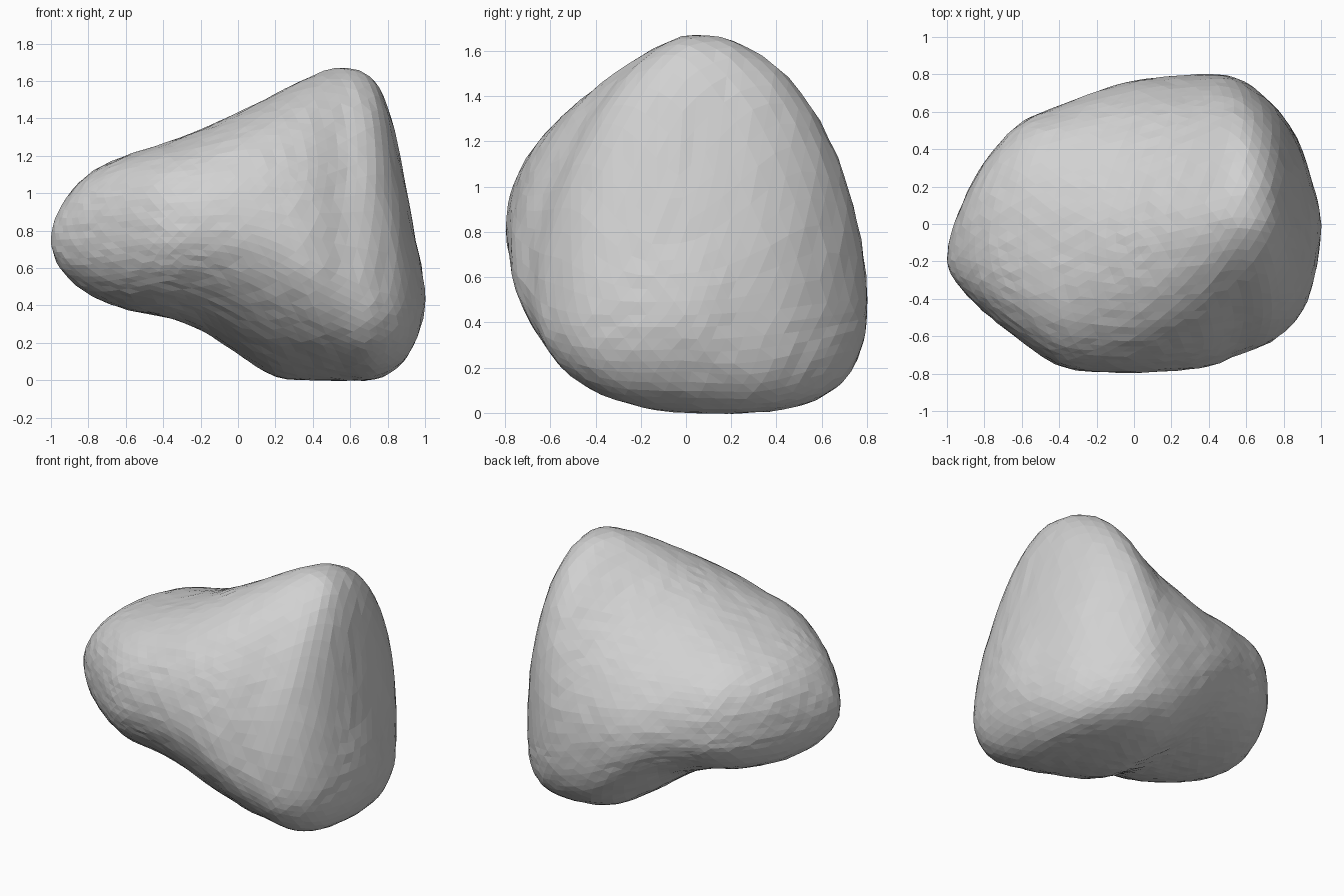
import bpy, bmesh, math, random
from mathutils import Vector

cube = bpy.data.objects.get("Cube")
if cube:
    bpy.data.objects.remove(cube, do_unlink=True)

random.seed(4)

# Stations along the boulder: x, top z, bottom z, back y, front y, back bulge z, front bulge z
STATIONS = [
    (-1, .75, .75, -.2, -.2, .75, .75),
    (-.95, .92, .6, .03, -.31, .75, .75),
    (-.8, 1.1, .46, .33, -.47, .75, .76),
    (-.6, 1.2, .38, .545, -.63, .74, .78),
    (-.4, 1.265, .34, .63, -.76, .72, .8),
    (-.2, 1.34, .27, .71, -.79, .7, .8),
    (0, 1.43, .14, .765, -.795, .65, .8),
    (.2, 1.53, .02, .79, -.785, .6, .74),
    (.4, 1.63, 0, .8, -.765, .53, .63),
    (.55, 1.675, 0, .78, -.7, .5, .55),
    (.7, 1.63, 0, .68, -.65, .48, .48),
    (.8, 1.47, .03, .57, -.58, .47, .45),
    (.9, 1.02, .12, .4, -.47, .45, .43),
    (.95, .75, .21, .22, -.34, .44, .43),
    (1, .43, .43, 0, 0, .43, .43),
]
ANGLES = [math.acos(-s[0]) for s in STATIONS]


def slope(i, k):
    a, b = max(i - 1, 0), min(i + 1, len(STATIONS) - 1)
    return (STATIONS[b][k] - STATIONS[a][k]) / (ANGLES[b] - ANGLES[a])


def section(x):
    """Smoothly interpolated section extents at x."""
    phi = math.acos(max(-1, min(1, -x)))
    i = 0
    while i < len(ANGLES) - 2 and phi > ANGLES[i + 1]:
        i += 1
    h = ANGLES[i + 1] - ANGLES[i]
    t = (phi - ANGLES[i]) / h
    ease = t * t * (3 - 2 * t)
    return [STATIONS[i][k] * (1 - ease) + STATIONS[i + 1][k] * ease
            + h * t * (1 - t) * ((1 - t) * slope(i, k) - t * slope(i + 1, k))
            for k in range(1, 7)]


def ramp(value):
    t = max(0, min(1, value))
    return t * t * (3 - 2 * t)


def surface_point(p):
    """Move a unit sphere point onto the four-quarter rounded section at its x."""
    top, bottom, back, front, back_z, front_z = section(p.x)
    angle = math.atan2(p.z, p.y)
    c, s = math.cos(angle), math.sin(angle)
    lobe = ramp((-p.x - .05) / .55)
    base = ramp((p.x + .3) / .6)
    fin = ramp((p.x + .1) / .7)
    corner = ramp((p.x - .25) / .5)
    middle, half = (back + front) / 2, (back - front) / 2
    if s >= 0:
        base_y, end_z = middle - .1 * (1 - fin) * half, top
        power = 1.68 + .75 * lobe + .57 * corner if c >= 0 else 2.15 + .3 * lobe - .5 * fin
    else:
        base_y, end_z = middle + (.02 + .12 * base - .12 * lobe) * half, bottom
        power = 2.1 + .85 * base if c >= 0 else 1.75 + .35 * lobe + .6 * corner
    side_y, side_z = (back, back_z) if c >= 0 else (front, front_z)
    r = (abs(c) ** power + abs(s) ** power) ** (-1 / power)
    return Vector((p.x, base_y + (side_y - base_y) * abs(c) * r,
                   side_z + (end_z - side_z) * abs(s) * r))


# Boulder body
bm = bmesh.new()
bmesh.ops.create_icosphere(bm, subdivisions=5, radius=1)
for v in bm.verts:
    v.co = surface_point(v.co.normalized())
bmesh.ops.smooth_vert(bm, verts=bm.verts, factor=.5,
                      use_axis_x=True, use_axis_y=True, use_axis_z=True)

# Fine chipped facets
bm.normal_update()
for v in bm.verts:
    v.co += v.normal * random.uniform(-.002, .004)

bmesh.ops.recalc_face_normals(bm, faces=bm.faces)
mesh = bpy.data.meshes.new("boulder")
bm.to_mesh(mesh)
bm.free()
boulder = bpy.data.objects.new("boulder", mesh)
bpy.context.collection.objects.link(boulder)

# Stone colour
stone = bpy.data.materials.new("stone grey")
stone.use_nodes = True
colour = (.64, .64, .64, 1)
stone.diffuse_color = colour
stone.node_tree.nodes["Principled BSDF"].inputs["Base Color"].default_value = colour
mesh.materials.append(stone)
